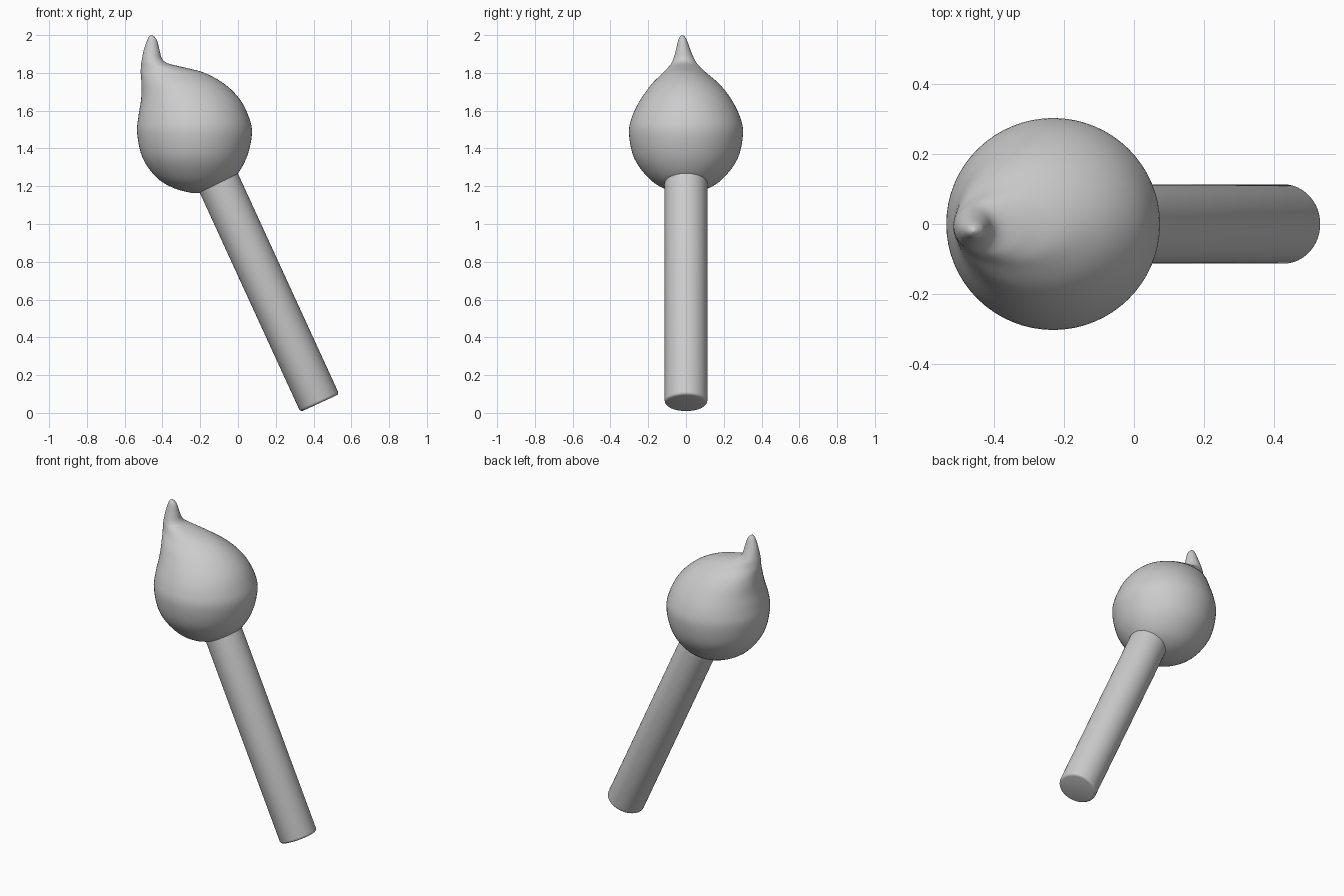
import bpy, bmesh, math
from mathutils import Matrix, Vector

cube = bpy.data.objects.get("Cube")
if cube:
    bpy.data.objects.remove(cube, do_unlink=True)

# One plain grey
grey = bpy.data.materials.new("light grey")
grey.use_nodes = True
colour = (0.6, 0.6, 0.6, 1)
grey.diffuse_color = colour
grey.node_tree.nodes["Principled BSDF"].inputs["Base Color"].default_value = colour


def make_object(name, bm, angle):
    """Turn a bmesh into a smooth shaded grey object."""
    bmesh.ops.recalc_face_normals(bm, faces=bm.faces[:])
    mesh = bpy.data.meshes.new(name)
    bm.to_mesh(mesh)
    bm.free()
    mesh.materials.append(grey)
    obj = bpy.data.objects.new(name, mesh)
    bpy.context.collection.objects.link(obj)
    bpy.ops.object.select_all(action="DESELECT")
    obj.select_set(True)
    bpy.context.view_layer.objects.active = obj
    bpy.ops.object.shade_smooth_by_angle(angle=math.radians(angle))
    return obj


def catmull_rom(a, b, c, d, t):
    return 0.5 * (2 * b + (c - a) * t + (2 * a - 5 * b + 4 * c - d) * t * t
                  + (3 * b - a - 3 * c + d) * t ** 3)


def smooth_rows(rows, steps):
    """Interpolate a smooth series of rows through the given rows."""
    result = []
    for i in range(len(rows) - 1):
        near = [rows[max(0, min(len(rows) - 1, i + k))] for k in (-1, 0, 1, 2)]
        for s in range(steps):
            result.append([catmull_rom(*values, s / steps) for values in zip(*near)])
    return result + [list(rows[-1])]


def loft(rows, sides):
    """Skin horizontal oval sections: height, left x, right x, half depth."""
    bm = bmesh.new()
    rings = []
    base, top = rows[0][0], rows[-1][0]
    for z, left, right, depth in rows:
        lean = -0.02 * max(0, (z - 1.7) / (top - 1.7))
        ring = []
        for k in range(sides):
            a = math.tau * k / sides
            ring.append(bm.verts.new(((left + right) / 2 + (right - left) / 2 * math.cos(a),
                                      lean + depth * math.sin(a), z)))
        rings.append(ring)
    for low, high in zip(rings, rings[1:]):
        for k in range(sides):
            n = (k + 1) % sides
            bm.faces.new((low[k], low[n], high[n], high[k]))
    bm.faces.new(rings[0][::-1])
    bm.faces.new(rings[-1])
    return bm


# Round head drawn up into a bent tip
head_sections = [
    (1.165, -.25, -.2, .025), (1.19, -.34, -.11, .12), (1.245, -.43, -.02, .2),
    (1.35, -.505, .045, .275), (1.48, -.534, .074, .302), (1.57, -.527, .056, .285),
    (1.66, -.513, .01, .24), (1.74, -.511, -.07, .18), (1.8, -.515, -.177, .115),
    (1.83, -.514, -.29, .085), (1.85, -.512, -.37, .068), (1.875, -.508, -.402, .055),
    (1.92, -.499, -.415, .039), (1.97, -.482, -.428, .024), (1.99, -.472, -.442, .014),
    (2, -.461, -.455, .003),
]
make_object("head", loft(smooth_rows(head_sections, 5), 64), 60)

# Slanted round handle with softened lower rim
foot = Vector((0.433, 0, 0.052))
neck = Vector((-0.11, 0, 1.235))
axis = neck - foot
bm = bmesh.new()
place = (Matrix.Translation((foot + neck) / 2)
         @ axis.to_track_quat("Z", "Y").to_matrix().to_4x4())
bmesh.ops.create_cone(bm, cap_ends=True, segments=48, radius1=0.113, radius2=0.113,
                      depth=axis.length)
rim = [e for e in bm.edges if all(v.co.z < 0 for v in e.verts)]
bmesh.ops.bevel(bm, geom=rim, offset=0.015, segments=3, profile=0.5, affect="EDGES")
bm.transform(place)
make_object("handle", bm, 40)
